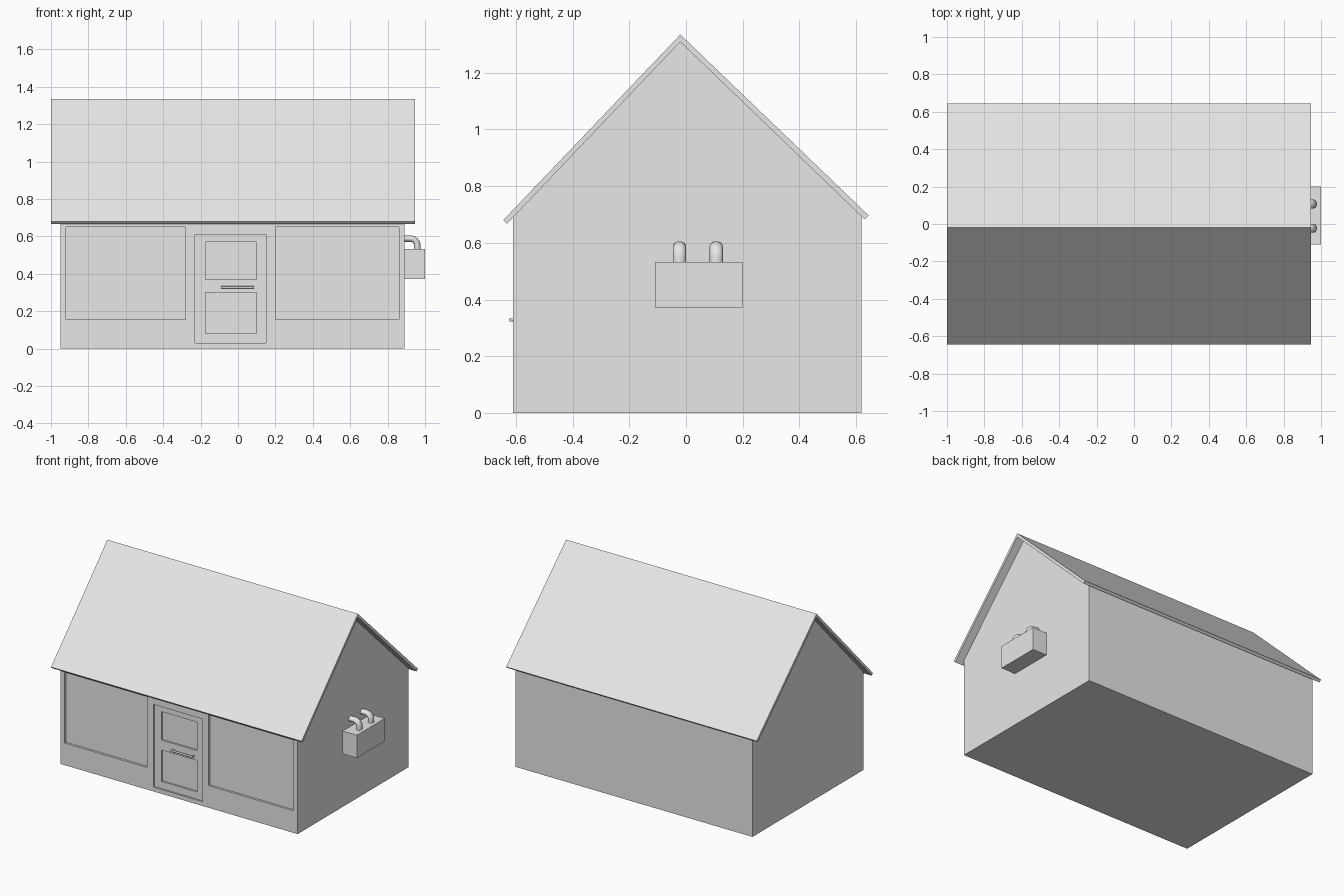
import bpy, bmesh, math
from mathutils import Vector

if "Cube" in bpy.data.objects:
    bpy.data.objects.remove(bpy.data.objects["Cube"])

grey = bpy.data.materials.new("plain_grey")
grey.diffuse_color = (0.8, 0.8, 0.8, 1)
grey.use_nodes = True
grey.node_tree.nodes["Principled BSDF"].inputs["Base Color"].default_value = grey.diffuse_color


def prism(name, profile, x0, x1):
    """Extrude a (y, z) outline along x."""
    bm = bmesh.new()
    face = bm.faces.new([bm.verts.new((x0, y, z)) for y, z in profile])
    ext = bmesh.ops.extrude_face_region(bm, geom=[face])
    moved = [g for g in ext["geom"] if isinstance(g, bmesh.types.BMVert)]
    bmesh.ops.translate(bm, verts=moved, vec=(x1 - x0, 0, 0))
    bmesh.ops.recalc_face_normals(bm, faces=bm.faces[:])
    me = bpy.data.meshes.new(name)
    bm.to_mesh(me)
    bm.free()
    me.materials.append(grey)
    ob = bpy.data.objects.new(name, me)
    bpy.context.collection.objects.link(ob)
    return ob


def box(name, x0, x1, y0, y1, z0, z1):
    return prism(name, [(y0, z0), (y1, z0), (y1, z1), (y0, z1)], x0, x1)


def tube(name, points, radius, y_scale=1.0, y=0.0):
    """Round tube along a path, optionally widened in y."""
    cu = bpy.data.curves.new(name, "CURVE")
    cu.dimensions = "3D"
    cu.bevel_depth = radius
    cu.bevel_resolution = 3
    cu.use_fill_caps = True
    sp = cu.splines.new("POLY")
    sp.points.add(len(points) - 1)
    for p, co in zip(sp.points, points):
        p.co = (*co, 1)
    sp.use_smooth = True
    cu.materials.append(grey)
    ob = bpy.data.objects.new(name, cu)
    ob.scale.y = y_scale
    ob.location.y = y
    bpy.context.collection.objects.link(ob)
    return ob


# House body with gable ends
FRONT = -0.61
walls = prism("walls", [(FRONT, 0), (0.62, 0), (0.62, 0.694),
                        (-0.02, 1.312), (FRONT, 0.69)], -0.95, 0.89)

# Recessed windows, door and door panels
recesses = [("left_window", -0.92, -0.28, 0.155, 0.65, 0.015),
            ("right_window", 0.20, 0.86, 0.155, 0.65, 0.015),
            ("door", -0.23, 0.15, 0.03, 0.61, 0.012),
            ("lower_door_panel", -0.175, 0.10, 0.08, 0.30, 0.025),
            ("upper_door_panel", -0.175, 0.10, 0.37, 0.57, 0.025)]
for name, x0, x1, z0, z1, depth in recesses:
    cutter = box(name + "_cutter", x0, x1, FRONT - 0.05, FRONT + depth, z0, z1)
    cutter.hide_render = True
    cutter.hide_set(True)
    cut = walls.modifiers.new(name, "BOOLEAN")
    cut.operation = "DIFFERENCE"
    cut.solver = "EXACT"
    cut.object = cutter

# Bake the recesses into the walls and drop the cutters
bpy.context.view_layer.update()
baked = bpy.data.meshes.new_from_object(
    walls.evaluated_get(bpy.context.evaluated_depsgraph_get()))
walls.modifiers.clear()
walls.data = baked
for ob in [o for o in bpy.data.objects if o.name.endswith("_cutter")]:
    bpy.data.objects.remove(ob)

# Thin folded roof
prism("roof", [(-0.02, 1.335), (-0.645, 0.68), (-0.632, 0.667), (-0.02, 1.309),
               (0.63, 0.683), (0.645, 0.696)], -1.0, 0.945)

# Door handle: bar with two short posts
tube("door_handle", [(-0.09, -0.619, 0.328), (0.085, -0.619, 0.328)], 0.0065)
for side, x in (("left", -0.08), ("right", 0.075)):
    tube(side + "_handle_post", [(x, -0.595, 0.328), (x, -0.619, 0.328)], 0.0055)

# Wall unit with two bent pipes
box("wall_unit", 0.885, 1.0, -0.11, 0.20, 0.372, 0.532)
bend = [(0.922 + 0.037 * math.sin(a), 0, 0.551 + 0.037 * math.cos(a))
        for a in (math.radians(15 * i) for i in range(7))]
path = [(0.885, 0, 0.588)] + bend + [(0.959, 0, 0.525)]
for side, y in (("front", -0.023), ("rear", 0.107)):
    tube(side + "_pipe", path, 0.018, 1.3, y)
